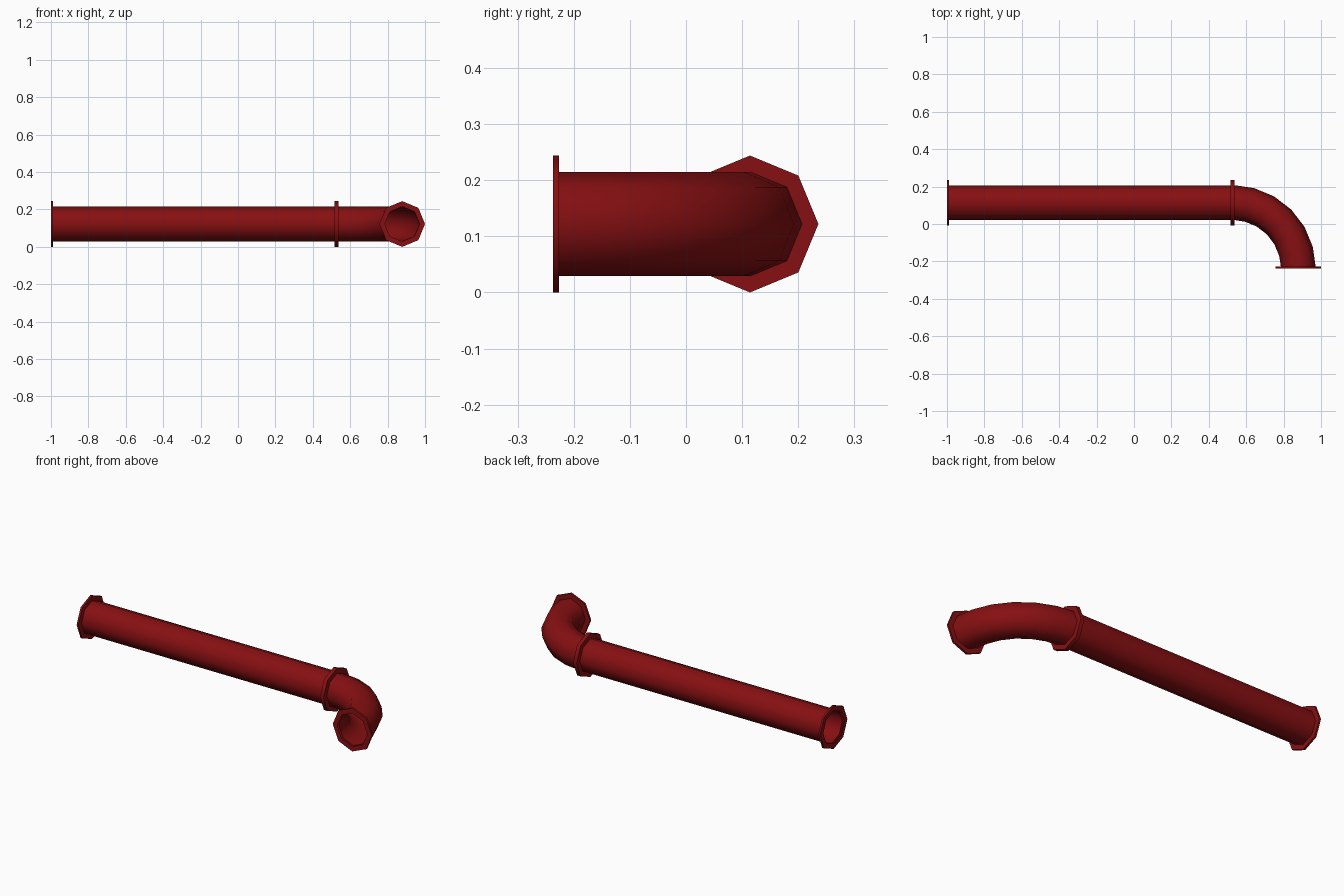
import bpy, bmesh, math
from mathutils import Vector

if "Cube" in bpy.data.objects:
    bpy.data.objects.remove(bpy.data.objects["Cube"])

SIDES = 8
PIPE_R, FLANGE_R, FLANGE_T = 0.093, 0.122, 0.011
Z = FLANGE_R                      # axis height
Y = 0.114                         # axis of the straight run
JOINT_X, BEND_R = 0.527, 0.351    # joint position and bend radius

red = bpy.data.materials.new("dark red")
red.diffuse_color = (0.24, 0.005, 0.006, 1)
red.use_nodes = True
red.node_tree.nodes["Principled BSDF"].inputs["Base Color"].default_value = red.diffuse_color


def sweep(name, stations):
    """Skin octagonal rings; each station is (centre, heading angle, radius)."""
    bm = bmesh.new()
    rings = []
    for c, head, r in stations:
        side = Vector((-math.sin(head), math.cos(head), 0))
        rings.append([bm.verts.new(c + r * (side * math.cos(a) + Vector((0, 0, math.sin(a)))))
                      for a in (2 * math.pi * i / SIDES for i in range(SIDES))])
    for a, b in zip(rings, rings[1:]):
        for i in range(SIDES):
            j = (i + 1) % SIDES
            bm.faces.new((a[i], a[j], b[j], b[i]))
    # make the outside of the tube face outwards
    for f in bm.faces:
        f.normal_flip()
    mesh = bpy.data.meshes.new(name)
    bm.to_mesh(mesh)
    bm.free()
    mesh.materials.append(red)
    ob = bpy.data.objects.new(name, mesh)
    bpy.context.collection.objects.link(ob)
    bpy.ops.object.select_all(action='DESELECT')
    ob.select_set(True)
    bpy.context.view_layer.objects.active = ob
    bpy.ops.object.shade_smooth_by_angle(angle=math.radians(50))
    return ob


def flanged(path):
    """Add an open flange to both ends of a path of (centre, heading)."""
    def collar(end, inward):
        c, h = end
        step = Vector((math.cos(h), math.sin(h), 0)) * FLANGE_T * inward
        return [(c, h, PIPE_R), (c, h, FLANGE_R),
                (c + step, h, FLANGE_R), (c + step, h, PIPE_R)]
    middle = [(c, h, PIPE_R) for c, h in path[1:-1]]
    return collar(path[0], 1) + middle + collar(path[-1], -1)[::-1]


# straight pipe with a flange at each end
sweep("straight_pipe", flanged([(Vector((-1, Y, Z)), 0), (Vector((JOINT_X, Y, Z)), 0)]))

# quarter-turn elbow in six segments, mouth facing the front
bend = []
for k in range(7):
    t = math.radians(15 * k)
    bend.append((Vector((JOINT_X + BEND_R * math.sin(t),
                         Y - BEND_R + BEND_R * math.cos(t), Z)), -t))
sweep("elbow_pipe", flanged(bend))
